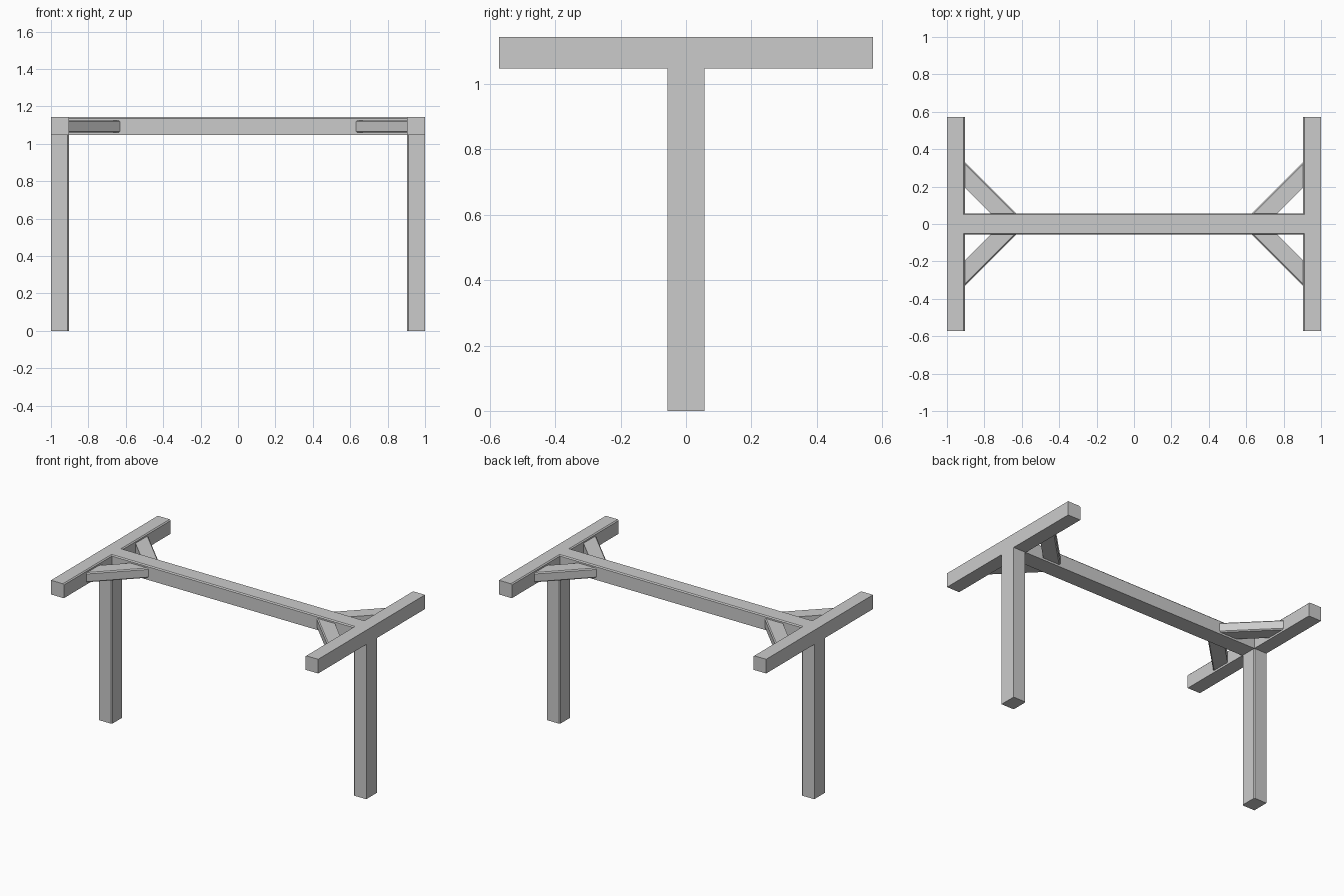
import bpy, bmesh
from mathutils import Vector, Matrix

if "Cube" in bpy.data.objects:
    bpy.data.objects.remove(bpy.data.objects["Cube"])

TOP, LOW = 1.143, 1.047      # beam heights
INNER, HALF = 0.904, 0.057   # inner face of the ends, half beam width
C = 0.007                    # small chamfer


def prism(name, profile, place):
    """Loft a profile between ends t=0 and t=1; place(u, v, t) gives a point."""
    bm = bmesh.new()
    rings = [[bm.verts.new(place(u, v, t)) for u, v in profile] for t in (0, 1)]
    n = len(profile)
    bm.faces.new(rings[0])
    bm.faces.new(rings[1])
    for i in range(n):
        j = (i + 1) % n
        bm.faces.new((rings[0][i], rings[0][j], rings[1][j], rings[1][i]))
    bmesh.ops.recalc_face_normals(bm, faces=bm.faces)
    mesh = bpy.data.meshes.new(name)
    bm.to_mesh(mesh)
    bm.free()
    ob = bpy.data.objects.new(name, mesh)
    bpy.context.collection.objects.link(ob)
    return ob


# Long beam with chamfered top edges
prism("long_beam",
      [(-HALF, LOW), (HALF, LOW), (HALF, TOP - C), (HALF - C, TOP),
       (C - HALF, TOP), (-HALF, TOP - C)],
      lambda u, v, t: Vector(((2 * t - 1) * (INNER + C), u, v)))

for sx, side in ((-1, "left"), (1, "right")):
    # Leg with chamfered inner edges
    prism(side + "_leg",
          [(1, -HALF), (1, HALF), (INNER + C, HALF), (INNER, HALF - C),
           (INNER, C - HALF), (INNER + C, -HALF)],
          lambda u, v, t: Vector((sx * u, v, t * LOW)))

    # Cross beam with chamfered top inner edge
    prism(side + "_cross_beam",
          [(1, LOW), (1, TOP), (INNER + C, TOP), (INNER, TOP - C), (INNER, LOW)],
          lambda u, v, t: Vector((sx * u, (2 * t - 1) * 0.571, v)))

    # Diagonal braces, mitred into both beams; u is x - y along the brace section
    for sy, end in ((-1, "front"), (1, "back")):
        lo, hi, out, inn = 1.06, 1.126, 0.573, 0.709
        prism(f"{side}_{end}_brace",
              [(out, lo + C), (out, hi - C), (out + 1.4 * C, hi), (inn, hi),
               (inn, lo), (out + 1.4 * C, lo)],
              lambda u, v, t: Vector((sx * (INNER if t else u + HALF),
                                      sy * (INNER - u if t else HALF), v)))
